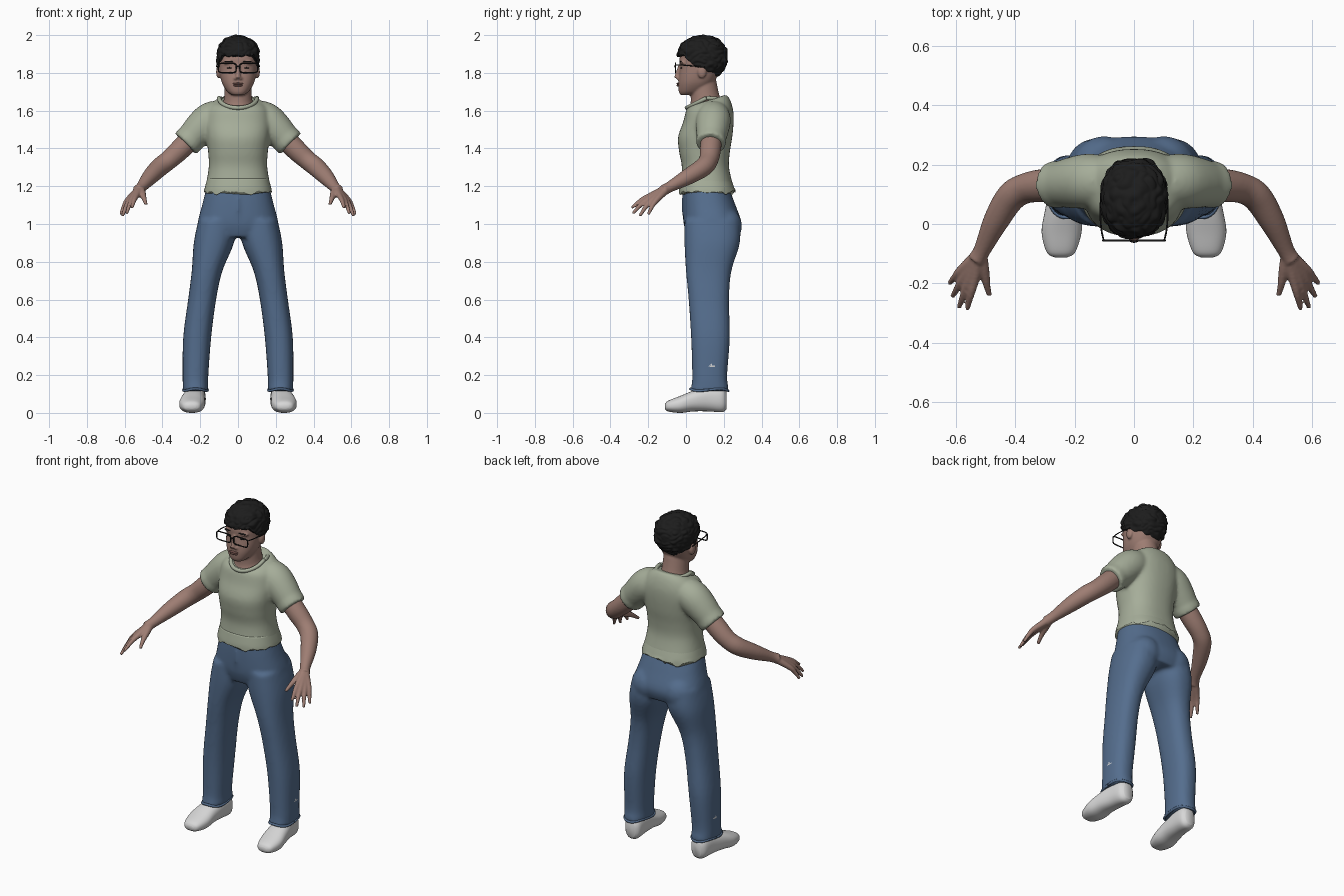
import bpy, bmesh
from math import sin, cos, pi, copysign
from mathutils import Vector, Matrix, noise

cube = bpy.data.objects.get("Cube")
if cube:
    bpy.data.objects.remove(cube)


def material(name, rgb):
    m = bpy.data.materials.new(name)
    m.use_nodes = True
    m.diffuse_color = (*rgb, 1)
    m.node_tree.nodes["Principled BSDF"].inputs["Base Color"].default_value = (*rgb, 1)
    return m


SKIN = material("skin", (0.34, 0.205, 0.17))
LIP = material("lip", (0.22, 0.11, 0.095))
SHIRT = material("sage_cloth", (0.38, 0.42, 0.32))
DENIM = material("blue_denim", (0.09, 0.155, 0.27))
SHOE = material("pale_shoe", (0.68, 0.68, 0.68))
BLACK = material("black_hair", (0.012, 0.012, 0.012))


def finish(bm, name, mat, voxel=0, smooth=4):
    """Turn a bmesh into an object, optionally fusing its pieces."""
    bmesh.ops.recalc_face_normals(bm, faces=bm.faces)
    me = bpy.data.meshes.new(name)
    bm.to_mesh(me)
    bm.free()
    me.materials.append(mat)
    for p in me.polygons:
        p.use_smooth = True
    ob = bpy.data.objects.new(name, me)
    bpy.context.collection.objects.link(ob)
    if voxel:
        r = ob.modifiers.new("fuse", 'REMESH')
        r.mode, r.voxel_size, r.use_smooth_shade = 'VOXEL', voxel, True
        s = ob.modifiers.new("soften", 'SMOOTH')
        s.factor, s.iterations = 0.5, smooth
    return ob


def spline(rows, steps=5):
    """Catmull-Rom interpolation of rows of equal length."""
    out = []
    for i in range(len(rows) - 1):
        a, b, c, d = (rows[max(0, min(len(rows) - 1, i + k))] for k in (-1, 0, 1, 2))
        for j in range(steps):
            t = j / steps
            out.append([q + t / 2 * (r - p + t * (2*p - 5*q + 4*r - s + t * (3*(q - r) + s - p)))
                        for p, q, r, s in zip(a, b, c, d)])
    return out + [list(rows[-1])]


def loft(bm, rings):
    vs = [[bm.verts.new(p) for p in ring] for ring in rings]
    n = len(vs[0])
    for a, b in zip(vs, vs[1:]):
        for i in range(n):
            bm.faces.new((a[i], a[(i + 1) % n], b[(i + 1) % n], b[i]))
    bm.faces.new(vs[0])
    bm.faces.new(vs[-1])
    return vs


def spow(v, p):
    return copysign(abs(v) ** p, v)


def body(bm, rows, side=1, p=0.85, n=40, along_y=False):
    """Loft of rounded sections: height, centre x, half width, front, back, tilt."""
    rings = []
    for z, cx, w, f, b, tilt in spline([tuple(r) + (0,) * (6 - len(r)) for r in rows]):
        ring = []
        for i in range(n):
            a = 2 * pi * i / n
            x = side * (cx + w * spow(cos(a), p))
            y = (f + b) / 2 + (b - f) / 2 * spow(sin(a), p)
            ring.append((x, z, y) if along_y else (x, y, z + tilt * (y - 0.11)))
        rings.append(ring)
    return loft(bm, rings)


def tube(bm, rows, side=1, ref=(0, 0, 1), n=16, smooth=True):
    """Round tube through rows of x, y, z, radius."""
    rows = spline(rows) if smooth else rows
    pts = [Vector((side * r[0], r[1], r[2])) for r in rows]
    rings = []
    for i, c in enumerate(pts):
        t = pts[min(i + 1, len(pts) - 1)] - pts[max(i - 1, 0)]
        u = t.cross(Vector(ref)).normalized()
        v = t.cross(u).normalized()
        rings.append([c + rows[i][3] * (u * cos(2*pi*k/n) + v * sin(2*pi*k/n)) for k in range(n)])
    loft(bm, rings)


def blob(bm, c, r):
    bmesh.ops.create_uvsphere(bm, u_segments=20, v_segments=12, radius=1,
                              matrix=Matrix.Translation(c) @ Matrix.Diagonal((*r, 1)))


# Head and neck
bm = bmesh.new()
body(bm, [(1.682, 0, .03, -.028, .03), (1.70, 0, .056, -.038, .09), (1.74, 0, .082, -.041, .14),
          (1.78, 0, .094, -.038, .165), (1.83, 0, .1, -.032, .185), (1.88, 0, .1, -.034, .195),
          (1.94, 0, .085, -.01, .185), (1.97, 0, .05, .03, .14)])
body(bm, [(1.57, 0, .1, .02, .2, .3), (1.625, 0, .092, .012, .2, .3),
          (1.66, 0, .075, .025, .18, .15), (1.76, 0, .07, .02, .16)], p=1)
tube(bm, [(0, -.03, 1.84, .01), (0, -.043, 1.80, .012), (0, -.05, 1.772, .014)], ref=(0, 1, 0))
for s in (1, -1):
    blob(bm, (s * .014, -.04, 1.771), (.011, .012, .009))
    blob(bm, (s * .103, .085, 1.805), (.013, .024, .034))
    blob(bm, (s * .045, -.018, 1.855), (.035, .014, .01))
finish(bm, "head", SKIN, .006, 3)

bm = bmesh.new()
blob(bm, (0, -.042, 1.743), (.03, .009, .005))
blob(bm, (0, -.041, 1.733), (.025, .009, .006))
finish(bm, "lips", LIP)

bm = bmesh.new()
for s in (1, -1):
    blob(bm, (s * .043, -.024, 1.826), (.016, .006, .004))
    blob(bm, (s * .046, -.027, 1.86), (.026, .008, .004))
finish(bm, "eyes_and_brows", BLACK)

# Hair cap with clumped locks and a hairline that drops toward the nape
bm = bmesh.new()
bmesh.ops.create_icosphere(bm, subdivisions=6, radius=1)
for v in bm.verts:
    d = v.co.copy()
    p = Vector((.112 * spow(d.x, .88), .087 + .133 * spow(d.y, .88), 1.882 + .115 * spow(d.z, .88)))
    lock = abs(noise.noise(Vector((p.x * 26, p.y * 26, p.z * 40))))
    p += d * (.013 * lock - .002)
    if p.y < .07:
        line = 1.89 - max(0, p.y + .01) * .9
    else:
        line = max(1.765, 1.818 - (p.y - .07) * .8)
    p.z = max(p.z, line + .012 * noise.noise(p * 35))
    v.co = p
finish(bm, "hair", BLACK)

# Spectacles
bm = bmesh.new()
for s in (1, -1):
    rim = []
    for i in range(33):
        a = 2 * pi * i / 32
        rim.append((.057 + .047 * spow(cos(a), .4), -.056, 1.826 + .025 * spow(sin(a), .4), .0035))
    tube(bm, rim, s, (0, 1, 0), 8, False)
    tube(bm, [(.102, -.056, 1.842, .003), (.112, 0, 1.84, .003), (.112, .1, 1.83, .003)], s, n=8)
tube(bm, [(-.012, -.057, 1.832, .0035), (0, -.06, 1.836, .0035), (.012, -.057, 1.832, .0035)], n=8)
finish(bm, "glasses", BLACK)

# Shirt: trunk and sleeves with thick cuffs
bm = bmesh.new()
body(bm, [(1.2, 0, .172, -.03, .25), (1.3, 0, .155, -.022, .228), (1.38, 0, .158, -.036, .232),
          (1.46, 0, .168, -.042, .245), (1.54, 0, .175, -.015, .252), (1.6, 0, .165, .0, .25),
          (1.635, 0, .14, .012, .235, .15), (1.652, 0, .108, .01, .215, .32)])
for s in (1, -1):
    tube(bm, [(.1, .145, 1.575, .085), (.15, .145, 1.55, .092), (.2, .14, 1.505, .088),
              (.27, .132, 1.432, .073)], s, n=28)
    tube(bm, [(.25, .134, 1.452, .08), (.278, .131, 1.424, .079)], s, n=28)
finish(bm, "shirt", SHIRT, .01, 5)

# Ragged hem
bm = bmesh.new()
rings = body(bm, [(1.165, 0, .18, -.038, .262), (1.19, 0, .176, -.036, .256), (1.24, 0, .163, -.026, .238)], n=72)
for k, ring in enumerate(rings[:5]):
    for v in ring:
        v.co.z += (1 - k / 5) * (.004 + .035 * noise.noise(Vector((v.co.x * 22, v.co.y * 22, 0))))
finish(bm, "shirt_hem", SHIRT)

# Neck band
bm = bmesh.new()
band = []
for i in range(49):
    a = 2 * pi * i / 48
    f = sin(a)
    band.append((.1 * cos(a), .108 - .104 * f, 1.667 - (.052 * f if f > 0 else -.008 * f), .011))
tube(bm, band, n=12, smooth=False)
finish(bm, "neck_band", SHIRT)

# Trousers: hips and both legs
bm = bmesh.new()
body(bm, [(.93, 0, .19, .01, .275), (1.0, 0, .213, -.012, .295), (1.1, 0, .19, -.016, .262),
          (1.195, 0, .166, -.012, .225)])
for s in (1, -1):
    body(bm, [(.115, .225, .067, .02, .226), (.14, .225, .067, .028, .224), (.2, .225, .068, .033, .218),
              (.4, .216, .074, .027, .232), (.6, .19, .074, .014, .228), (.75, .164, .081, .0, .24),
              (.9, .128, .106, -.008, .285), (1.02, .11, .1, -.008, .285)], s)
    blob(bm, (s * .1, .2, .99), (.1, .097, .1))
tube(bm, [(0, -.012, 1.17, .008), (0, -.014, 1.08, .01), (0, .0, .99, .01)], ref=(0, 1, 0))
finish(bm, "trousers", DENIM, .011, 4)

for s, name in ((1, "left"), (-1, "right")):
    # Trouser cuff
    bm = bmesh.new()
    loop = []
    for i in range(41):
        a = 2 * pi * i / 40
        loop.append((.225 + .064 * spow(cos(a), .85), .123 + .1 * spow(sin(a), .85),
                     .122 + .005 * sin(3 * a), .007))
    tube(bm, loop, s, n=8, smooth=False)
    finish(bm, name + "_trouser_cuff", DENIM)

    # Worn patch on the outer shin
    bm = bmesh.new()
    blob(bm, (s * .289, .13, .247), (.004, .028, .01))
    blob(bm, (s * .289, .133, .256), (.004, .012, .012))
    finish(bm, name + "_worn_patch", SHOE)

    # Shoe
    bm = bmesh.new()
    body(bm, [(-.112, .246, .022, .022, .045), (-.095, .246, .048, .008, .064), (-.03, .244, .067, 0, .09),
              (.04, .238, .063, .008, .118), (.12, .228, .056, .008, .14), (.19, .222, .05, .004, .14),
              (.215, .221, .03, .02, .11)], s, along_y=True)
    finish(bm, name + "_shoe", SHOE)

    # Arm, palm and fingers
    bm = bmesh.new()
    tube(bm, [(.2, .137, 1.5, .055), (.3, .13, 1.40, .056), (.365, .12, 1.34, .051), (.415, .09, 1.30, .05),
              (.465, .01, 1.25, .043), (.51, -.085, 1.197, .029), (.53, -.12, 1.178, .03)], s, n=24)
    wrist = (.518, -.1, 1.188, .023)
    fingers = [((.536, -.185, 1.152), (.562, -.288, 1.085)), ((.556, -.19, 1.138), (.59, -.282, 1.055)),
               ((.572, -.178, 1.128), (.612, -.245, 1.042)), ((.582, -.155, 1.128), (.622, -.2, 1.05))]
    for base, tip in fingers:
        mid = [(p + q) / 2 for p, q in zip(base, tip)]
        mid[2] += .008
        tube(bm, [wrist, (*base, .016), (*mid, .0125), (*tip, .008)], s)
    tube(bm, [wrist, (.505, -.155, 1.16, .018), (.497, -.2, 1.135, .013), (.487, -.24, 1.105, .009)], s)
    finish(bm, name + "_arm", SKIN, .006, 2)
